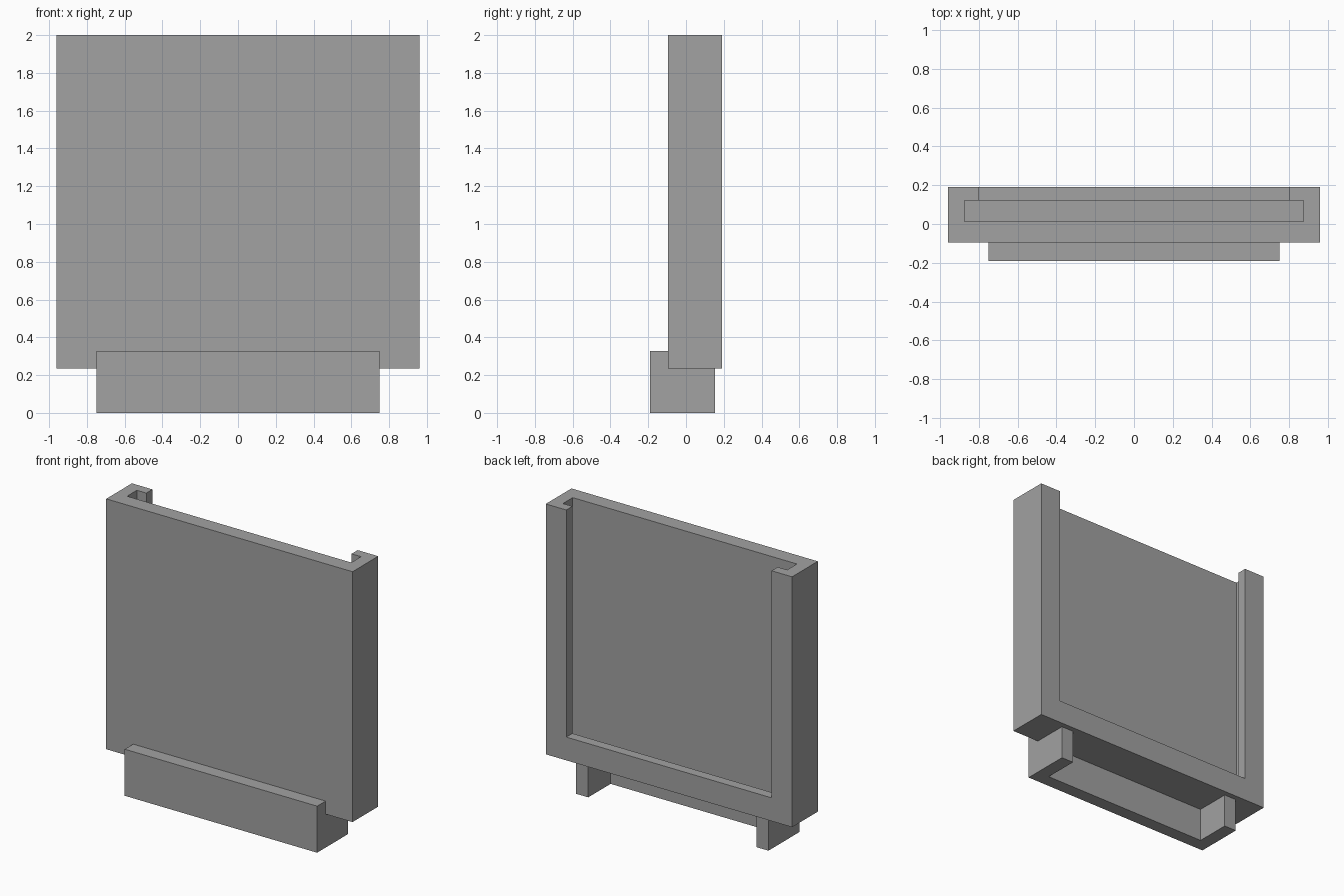
import bpy
import bmesh
from mathutils import Vector

default = bpy.data.objects.get("Cube")
if default:
    bpy.data.objects.remove(default, do_unlink=True)

grey = bpy.data.materials.new("plain grey")
grey.use_nodes = True
colour = (0.36, 0.36, 0.36, 1)
grey.diffuse_color = colour
grey.node_tree.nodes["Principled BSDF"].inputs["Base Color"].default_value = colour


def box(name, half_width, y, z):
    """Box centred on x = 0, spanning the given y and z ranges."""
    low = Vector((-half_width, y[0], z[0]))
    high = Vector((half_width, y[1], z[1]))
    bm = bmesh.new()
    bmesh.ops.create_cube(bm, size=1)
    for v in bm.verts:
        v.co = (low + high) / 2 + v.co * (high - low)
    mesh = bpy.data.meshes.new(name)
    bm.to_mesh(mesh)
    bm.free()
    mesh.materials.append(grey)
    obj = bpy.data.objects.new(name, mesh)
    bpy.context.collection.objects.link(obj)
    return obj


def cut(target, *size):
    """Subtract a box from the target and discard the cutter."""
    cutter = box("cutter", *size)
    cutter.hide_render = True
    mod = target.modifiers.new("cut", "BOOLEAN")
    mod.operation = "DIFFERENCE"
    mod.solver = "EXACT"
    mod.object = cutter
    bpy.context.view_layer.objects.active = target
    bpy.ops.object.modifier_apply(modifier=mod.name)
    bpy.data.objects.remove(cutter, do_unlink=True)


FRONT, BACK = -0.19, 0.19
PANEL_FRONT = -0.096
PANEL_BASE, TOP = 0.236, 2.0
OVER = 0.1  # how far cutters pass the surfaces

# Holder: slot open at the top, and a back window open at the top
holder = box("holder", 0.96, (PANEL_FRONT, BACK), (PANEL_BASE, TOP))
cut(holder, 0.874, (0.013, 0.122), (0.32, TOP + OVER))
cut(holder, 0.8, (0.07, BACK + OVER), (0.4, TOP + OVER))

# Bracket: front lip with two arms reaching back under the holder
bracket = box("bracket", 0.75, (FRONT, 0.153), (0, 0.328))
cut(bracket, 0.75 + OVER, (PANEL_FRONT, BACK), (PANEL_BASE, TOP))
cut(bracket, 0.655, (PANEL_FRONT, BACK), (-OVER, TOP))
